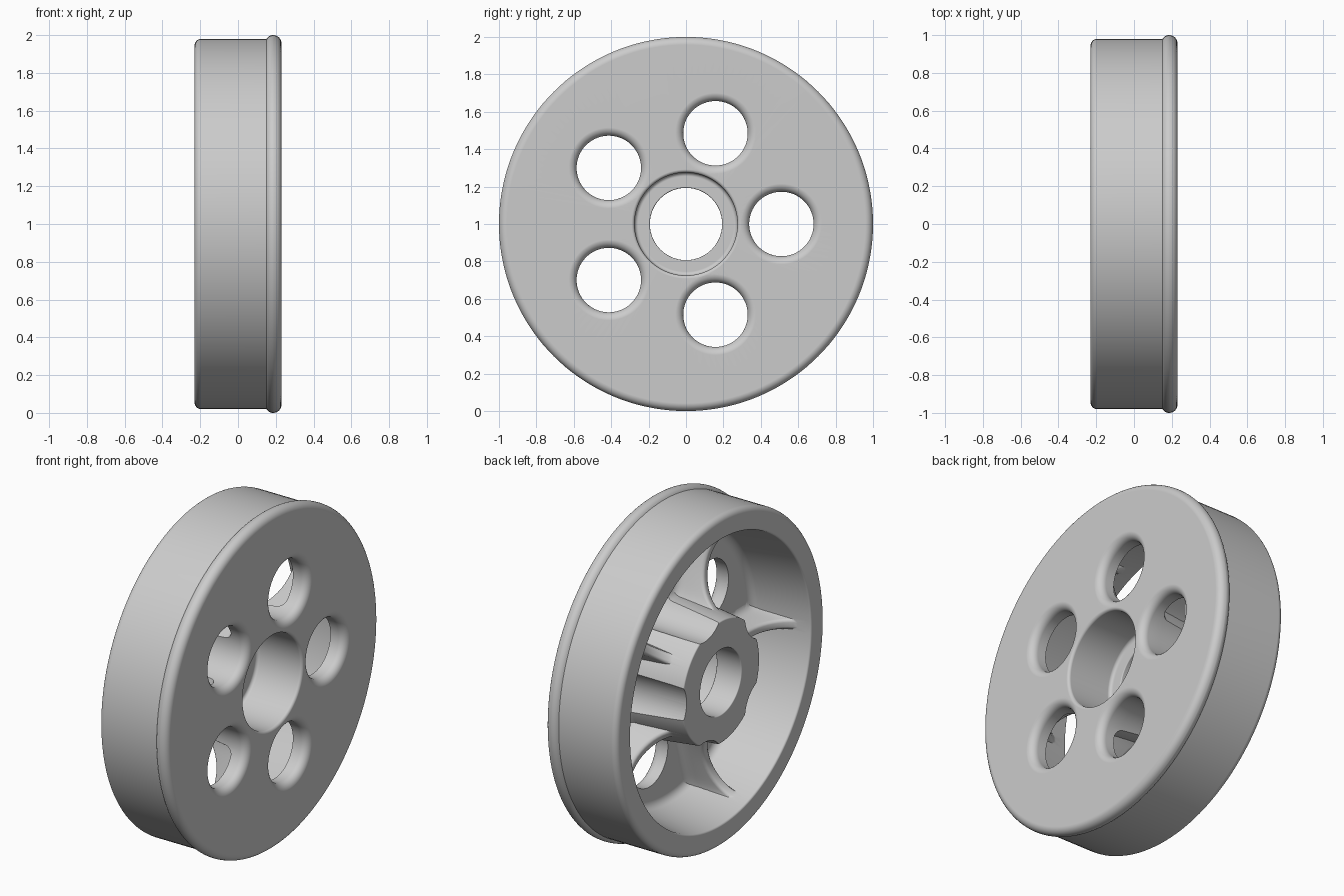
import bpy, bmesh
from math import pi, sin, cos, tan
from mathutils import Matrix, Vector

cube = bpy.data.objects.get("Cube")
if cube:
    bpy.data.objects.remove(cube)

AXLE_HEIGHT = 1.0
SPOKES = 5


def rounded(corners, steps=6):
    """Round each (x, r, fillet) corner of a closed profile."""
    out = []
    for i, (x, r, fillet) in enumerate(corners):
        p = Vector((x, r))
        if not fillet:
            out.append(p)
            continue
        a = (Vector(corners[i - 1][:2]) - p).normalized()
        b = (Vector(corners[(i + 1) % len(corners)][:2]) - p).normalized()
        half = a.angle(b) / 2
        centre = p + (a + b).normalized() * fillet / sin(half)
        start = p + a * fillet / tan(half) - centre
        end = p + b * fillet / tan(half) - centre
        sweep = pi - 2 * half
        for k in range(steps + 1):
            t = k / steps
            out.append(centre + (start * sin((1 - t) * sweep)
                                 + end * sin(t * sweep)) / sin(sweep))
    return out


def lathe(bm, profile, segments, offset=0.0, turn=0.0):
    """Spin a closed (x, r) profile around the x axis, then move it."""
    place = Matrix.Rotation(turn, 4, 'X') @ Matrix.Translation((0, offset, 0))
    rings = []
    for s in range(segments):
        a = 2 * pi * s / segments
        rings.append([bm.verts.new(place @ Vector((p.x, p.y * cos(a), p.y * sin(a))))
                      for p in profile])
    n = len(profile)
    for s in range(segments):
        r0, r1 = rings[s], rings[(s + 1) % segments]
        for i in range(n):
            j = (i + 1) % n
            if profile[i].y > 0 or profile[j].y > 0:
                bm.faces.new((r0[i], r0[j], r1[j], r1[i]))


def rib(bm, turn):
    """Loft one scooped rib from the hub to the rim."""
    place = Matrix.Rotation(turn, 4, 'X')
    stations = [(0.30, -0.20, 1.0)]
    for k in range(25):
        t = pi * k / 24
        stations.append((0.60 - 0.245 * cos(t), -0.20 + 0.19 * sin(t), abs(cos(t)) ** 8))
    stations.append((0.92, -0.20, 1.0))
    rings = []
    for radius, top, end in stations:
        flare = 0.03 * end
        half = [(top, 0.012), (top + 0.006, 0.022), (top + 0.02, 0.03),
                (0.07, 0.04 + flare), (0.10, 0.048 + flare),
                (0.12, 0.062 + flare), (0.133, 0.09 + flare), (0.18, 0.09 + flare)]
        section = half + [(x, -w) for x, w in reversed(half)]
        rings.append([bm.verts.new(place @ Vector((x, radius, w))) for x, w in section])
    n = len(rings[0])
    for r0, r1 in zip(rings, rings[1:]):
        for i in range(n):
            j = (i + 1) % n
            bm.faces.new((r0[i], r0[j], r1[j], r1[i]))
    bm.faces.new(rings[0])
    bm.faces.new(rings[-1])


def finish(bm, name):
    bmesh.ops.remove_doubles(bm, verts=bm.verts, dist=1e-6)
    bmesh.ops.recalc_face_normals(bm, faces=bm.faces)
    mesh = bpy.data.meshes.new(name)
    bm.to_mesh(mesh)
    bm.free()
    obj = bpy.data.objects.new(name, mesh)
    obj.location.z = AXLE_HEIGHT
    bpy.context.collection.objects.link(obj)
    return obj


# Rim, round flange, web, hub and stepped bore in one turned profile
bm = bmesh.new()
lathe(bm, rounded([
    (-0.23, 0.193, 0.006), (-0.065, 0.193, 0.006), (-0.065, 0.275, 0.02),
    (0.23, 0.275, 0.017), (0.23, 1.0, 0.042), (0.165, 1.0, 0.04),
    (0.151, 0.98, 0), (-0.23, 0.98, 0.035), (-0.23, 0.848, 0.012),
    (0.13, 0.795, 0.05), (0.13, 0.405, 0.05), (-0.23, 0.362, 0.008)]), 144)
wheel = finish(bm, "flanged_wheel")

# Scooped ribs between the holes
bm = bmesh.new()
for i in range(SPOKES):
    rib(bm, 2 * pi * (i + 0.5) / SPOKES)
ribs = finish(bm, "ribs")

# Round holes, which also flute the hub
hole = rounded([
    (0.3, 0, 0), (0.3, 0.25, 0), (0.2302, 0.25, 0), (0.2302, 0.172, 0.045),
    (0.1, 0.173, 0), (-0.3, 0.19, 0), (-0.3, 0, 0)])
bm = bmesh.new()
for i in range(SPOKES):
    lathe(bm, hole, 64, 0.51, 2 * pi * i / SPOKES)
holes = finish(bm, "hole_cutters")

for helper, operation in ((ribs, 'UNION'), (holes, 'DIFFERENCE')):
    helper.hide_render = True
    mod = wheel.modifiers.new(helper.name, 'BOOLEAN')
    mod.operation = operation
    mod.solver = 'EXACT'
    mod.object = helper

# Bake the booleans and drop the helpers
bpy.context.view_layer.update()
graph = bpy.context.evaluated_depsgraph_get()
baked = bpy.data.meshes.new_from_object(wheel.evaluated_get(graph))
wheel.modifiers.clear()
wheel.data = baked
for helper in (ribs, holes):
    bpy.data.objects.remove(helper)

# Bare metal
metal = bpy.data.materials.new("grey_metal")
metal.use_nodes = True
grey = (0.6, 0.6, 0.6, 1)
metal.diffuse_color = grey
metal.node_tree.nodes["Principled BSDF"].inputs["Base Color"].default_value = grey
wheel.data.materials.clear()
wheel.data.materials.append(metal)

# Smooth curves with crisp machined edges
bpy.ops.object.select_all(action='DESELECT')
wheel.select_set(True)
bpy.context.view_layer.objects.active = wheel
bpy.ops.object.shade_smooth_by_angle(angle=0.6)
normals = wheel.modifiers.new("weighted_normals", 'WEIGHTED_NORMAL')
normals.keep_sharp = True
